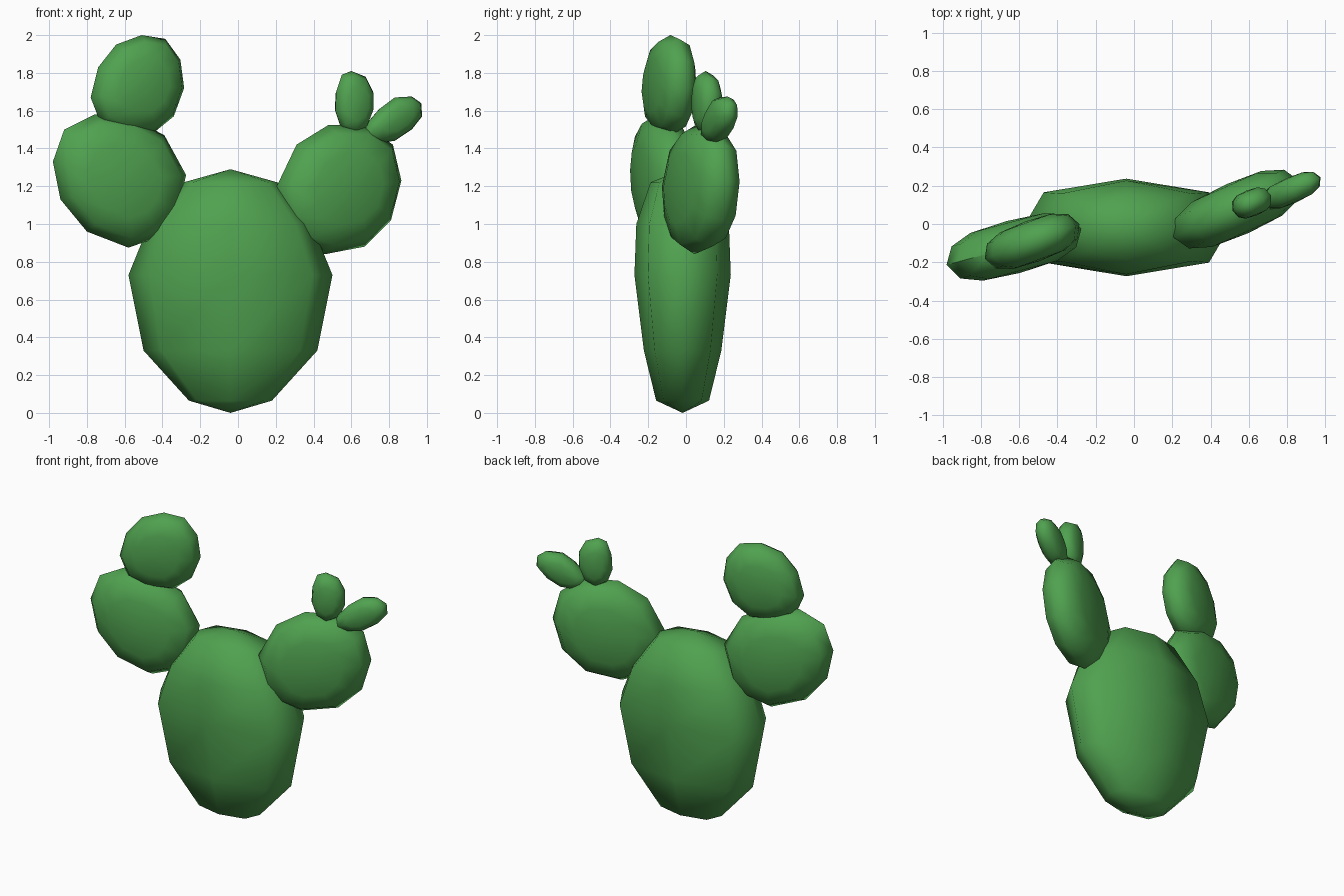
import bpy, bmesh, math
from mathutils import Vector

if "Cube" in bpy.data.objects:
    bpy.data.objects.remove(bpy.data.objects["Cube"])

green = bpy.data.materials.new("cactus green")
green.diffuse_color = (0.08, 0.36, 0.08, 1)
green.use_nodes = True
green.node_tree.nodes["Principled BSDF"].inputs["Base Color"].default_value = green.diffuse_color


def finish(bm, name):
    bmesh.ops.recalc_face_normals(bm, faces=bm.faces)
    mesh = bpy.data.meshes.new(name)
    bm.to_mesh(mesh)
    bm.free()
    mesh.materials.append(green)
    obj = bpy.data.objects.new(name, mesh)
    bpy.context.collection.objects.link(obj)
    bpy.ops.object.select_all(action='DESELECT')
    obj.select_set(True)
    bpy.context.view_layer.objects.active = obj
    bpy.ops.object.shade_smooth_by_angle(angle=math.radians(62))


def skin(bm, rings, start, end):
    """Join rings of points into a closed skin with a pole at each end."""
    rows = [[bm.verts.new(p) for p in ring] for ring in rings]
    n = len(rows[0])
    for a, b in zip(rows, rows[1:]):
        for i in range(n):
            j = (i + 1) % n
            bm.faces.new((a[i], a[j], b[j], b[i]))
    for row, pole in ((rows[0], start), (rows[-1], end)):
        v = bm.verts.new(pole)
        for i in range(n):
            bm.faces.new((row[i], row[(i + 1) % n], v))


def pad(name, centre, yaw, thick, outline):
    """Flat rounded pad from its front outline (x, z), turned about z by yaw."""
    cx, cy, cz = centre
    a = math.radians(yaw)
    normal = Vector((-math.sin(a), math.cos(a), 0))

    def layer(scale, t):
        return [Vector((cx + (x - cx) * scale,
                        cy + (x - cx) * scale * math.tan(a),
                        cz + (z - cz) * scale)) + normal * thick * t
                for x, z in outline]

    layers = [(0.55, -0.92), (0.86, -0.62), (1, 0), (0.86, 0.62), (0.55, 0.92)]
    bm = bmesh.new()
    c = Vector(centre)
    skin(bm, [layer(s, t) for s, t in layers], c - normal * thick, c + normal * thick)
    finish(bm, name)


# Trunk pad: eight-sided flattened rings (z, half width, half depth)
profile = [(0.065, 0.22, 0.14), (0.33, 0.46, 0.205), (0.73, 0.54, 0.255),
           (1.0, 0.43, 0.245), (1.22, 0.25, 0.17)]
section = [(1, 0), (0.8, 0.72), (0, 1), (-0.8, 0.72),
           (-1, 0), (-0.8, -0.72), (0, -1), (0.8, -0.72)]
bm = bmesh.new()
skin(bm, [[(-0.04 + w * u, -0.018 + d * v, z) for u, v in section] for z, w, d in profile],
     (-0.04, -0.018, 0.0), (-0.04, -0.018, 1.29))
finish(bm, "trunk_pad")

# Left arm and the pad on top of it
pad("left_arm_pad", (-0.63, -0.12, 1.23), 15, 0.14,
    [(-0.92, 1.5), (-0.76, 1.58), (-0.56, 1.56), (-0.39, 1.47), (-0.275, 1.26),
     (-0.32, 1.05), (-0.42, 0.93), (-0.58, 0.875), (-0.8, 0.96), (-0.94, 1.13),
     (-0.98, 1.33)])
pad("left_top_pad", (-0.53, -0.09, 1.74), 20, 0.11,
    [(-0.51, 2.0), (-0.385, 1.98), (-0.305, 1.87), (-0.285, 1.72), (-0.34, 1.57),
     (-0.45, 1.48), (-0.6, 1.48), (-0.73, 1.54), (-0.78, 1.67), (-0.74, 1.83),
     (-0.645, 1.95)])

# Right arm and its two small buds
pad("right_arm_pad", (0.54, 0.08, 1.19), 24, 0.14,
    [(0.205, 1.2), (0.31, 1.42), (0.48, 1.525), (0.68, 1.52), (0.82, 1.42),
     (0.865, 1.23), (0.81, 1.02), (0.67, 0.88), (0.46, 0.84), (0.33, 0.89),
     (0.235, 1.02)])
pad("upright_bud", (0.615, 0.11, 1.64), 22, 0.07,
    [(0.6, 1.81), (0.675, 1.78), (0.715, 1.7), (0.715, 1.6), (0.68, 1.51),
     (0.61, 1.47), (0.545, 1.51), (0.515, 1.6), (0.52, 1.7), (0.55, 1.79)])
pad("leaning_bud", (0.82, 0.175, 1.56), 24, 0.068,
    [(0.97, 1.64), (0.92, 1.675), (0.83, 1.67), (0.75, 1.61), (0.68, 1.53),
     (0.67, 1.46), (0.74, 1.43), (0.83, 1.44), (0.92, 1.5), (0.975, 1.57)])
